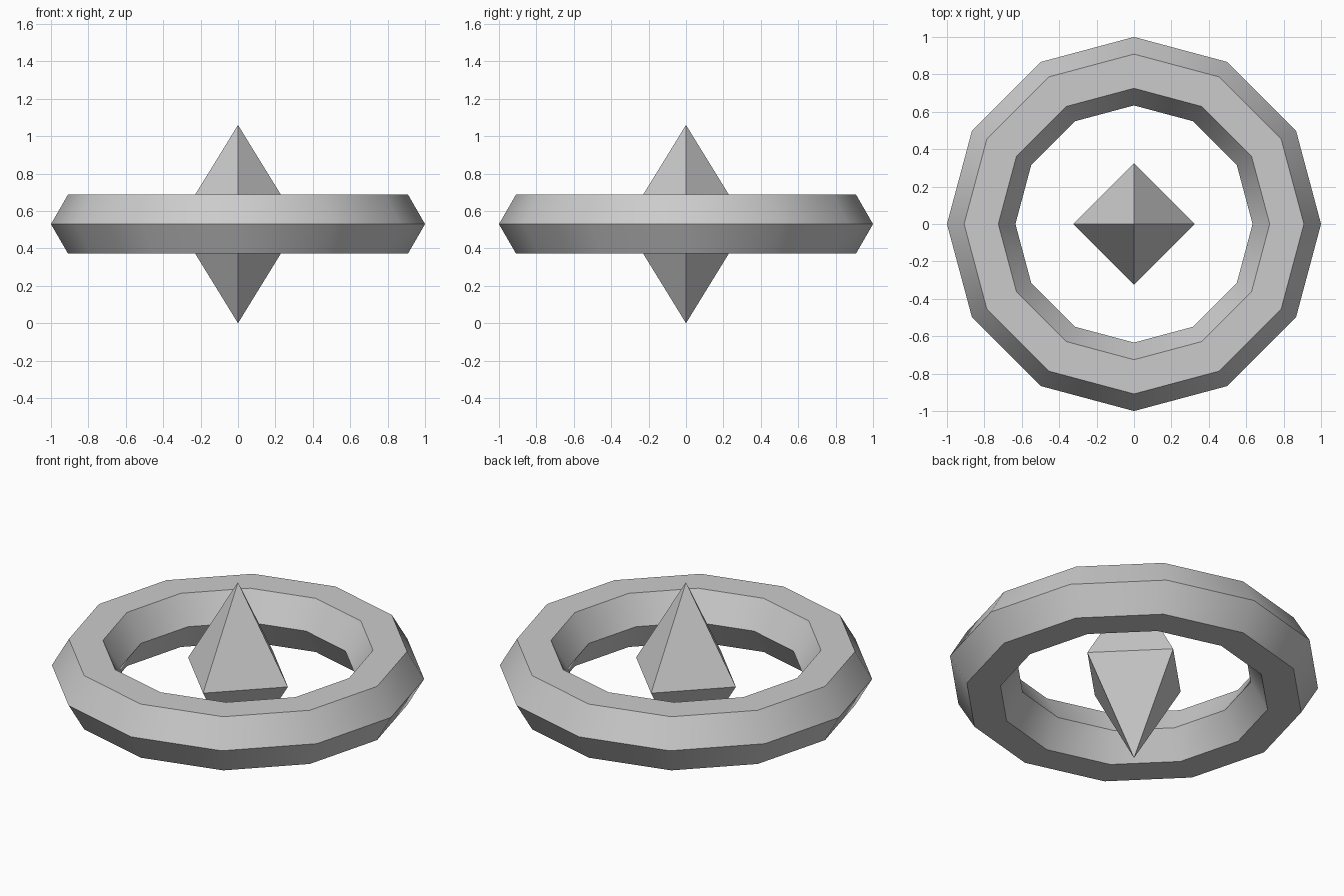
import bpy
import bmesh
import math

cube = bpy.data.objects.get("Cube")
if cube:
    bpy.data.objects.remove(cube, do_unlink=True)

MID_Z = 0.53
CRYSTAL_RADIUS = 0.326

grey = bpy.data.materials.new("light_grey")
grey.use_nodes = True
colour = (0.6, 0.6, 0.6, 1)
grey.diffuse_color = colour
grey.node_tree.nodes["Principled BSDF"].inputs["Base Color"].default_value = colour

# Twelve-sided ring with a hexagonal section
bpy.ops.mesh.primitive_torus_add(
    major_segments=12, minor_segments=6,
    major_radius=0.817, minor_radius=0.183, location=(0, 0, MID_Z))
ring = bpy.context.object
ring.name = "ring"
ring.data.materials.append(grey)
bpy.ops.object.shade_smooth_by_angle(angle=math.radians(40))

# Floating crystal: a four-sided waist joined to a point above and below
bm = bmesh.new()
waist = bmesh.ops.create_circle(bm, segments=4, radius=CRYSTAL_RADIUS)["verts"]
for height in (MID_Z, -MID_Z):
    tip = bm.verts.new((0, 0, height))
    for i, corner in enumerate(waist):
        bm.faces.new((waist[i - 1], corner, tip))
bmesh.ops.recalc_face_normals(bm, faces=bm.faces)
mesh = bpy.data.meshes.new("crystal")
bm.to_mesh(mesh)
bm.free()
mesh.materials.append(grey)
crystal = bpy.data.objects.new("crystal", mesh)
crystal.location.z = MID_Z
bpy.context.collection.objects.link(crystal)
